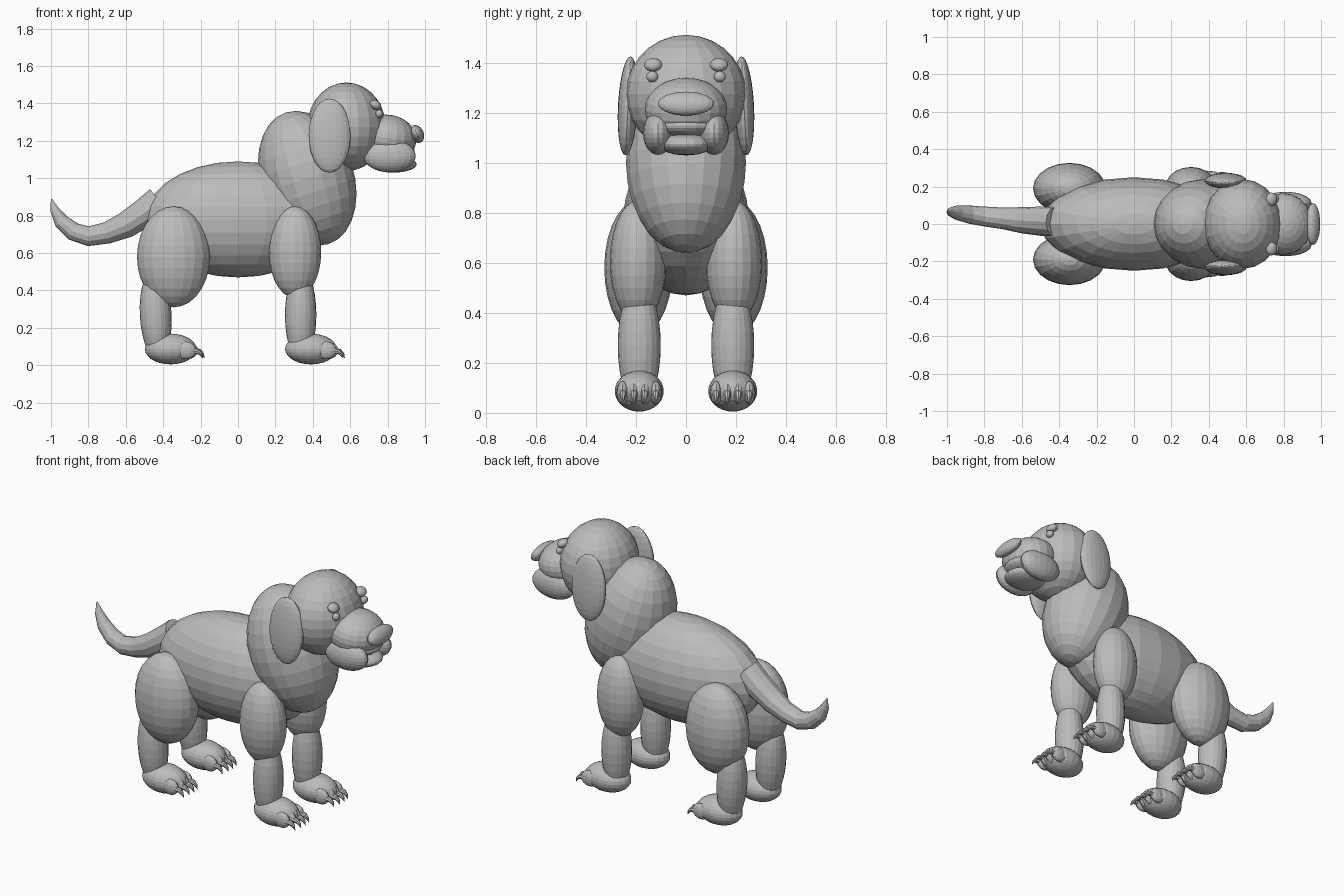
import bpy, bmesh, math
from mathutils import Vector, Matrix

if "Cube" in bpy.data.objects:
    bpy.data.objects.remove(bpy.data.objects["Cube"])

grey = bpy.data.materials.new("plain grey")
grey.use_nodes = True
grey.diffuse_color = (0.5, 0.5, 0.5, 1)
grey.node_tree.nodes["Principled BSDF"].inputs["Base Color"].default_value = (0.5, 0.5, 0.5, 1)


def finish(name, bm):
    bmesh.ops.recalc_face_normals(bm, faces=bm.faces)
    mesh = bpy.data.meshes.new(name)
    bm.to_mesh(mesh)
    bm.free()
    mesh.materials.append(grey)
    obj = bpy.data.objects.new(name, mesh)
    bpy.context.collection.objects.link(obj)
    return obj


def ball(name, centre, radii, pitch=0, roll=0, segments=20, rings=14):
    """Faceted ellipsoid; pitch turns about y and roll about x, in degrees."""
    bm = bmesh.new()
    turn = Matrix.Rotation(math.radians(pitch), 4, 'Y') @ Matrix.Rotation(math.radians(roll), 4, 'X')
    bmesh.ops.create_uvsphere(bm, u_segments=segments, v_segments=rings, radius=1,
                              matrix=Matrix.Translation(centre) @ turn @ Matrix.Diagonal((*radii, 1)))
    return finish(name, bm)


def tube(name, path, sides=12):
    """Tapered tube along (x, y, z, radius) stations, bending in the xz plane."""
    bm = bmesh.new()
    points = [Vector(p[:3]) for p in path]
    loops = []
    for i, (p, station) in enumerate(zip(points, path)):
        along = (points[min(i + 1, len(path) - 1)] - points[max(i - 1, 0)]).normalized()
        side = Vector((0, 1, 0))
        up = along.cross(side).normalized()
        angles = [2 * math.pi * k / sides for k in range(sides)]
        loops.append([bm.verts.new(p + station[3] * (side * math.cos(a) + up * math.sin(a)))
                      for a in angles])
    for a, b in zip(loops, loops[1:]):
        for k in range(sides):
            n = (k + 1) % sides
            bm.faces.new((a[k], a[n], b[n], b[k]))
    bm.faces.new(loops[0])
    bm.faces.new(loops[-1])
    return finish(name, bm)


# Trunk, neck and head
ball("body", (0, 0, 0.78), (0.5, 0.25, 0.31))
ball("neck_and_chest", (0.37, 0, 1.0), (0.25, 0.24, 0.37), pitch=-18)
ball("head", (0.58, 0, 1.275), (0.21, 0.24, 0.237))

# Muzzle, mouth and nose
ball("muzzle", (0.8, 0, 1.215), (0.155, 0.165, 0.125), pitch=8)
ball("upper_lip", (0.83, 0, 1.15), (0.115, 0.13, 0.05))
ball("lower_jaw", (0.83, 0, 1.075), (0.125, 0.11, 0.045))
ball("nose", (0.957, 0, 1.237), (0.036, 0.112, 0.05), pitch=-25)

# Tail
tube("tail", [(-0.42, 0.01, 0.88, 0.08), (-0.5, 0.015, 0.815, 0.078), (-0.6, 0.02, 0.75, 0.07),
              (-0.7, 0.03, 0.708, 0.058), (-0.8, 0.04, 0.69, 0.053), (-0.88, 0.05, 0.715, 0.049),
              (-0.945, 0.06, 0.77, 0.04), (-0.98, 0.065, 0.83, 0.024), (-0.998, 0.07, 0.89, 0.003)])

for side, s in (("left", 1), ("right", -1)):
    # Face details
    ball(side + "_jowl", (0.81, s * 0.112, 1.12), (0.14, 0.06, 0.088))
    ball(side + "_ear", (0.49, s * 0.232, 1.228), (0.112, 0.04, 0.198), roll=s * 3)
    ball(side + "_brow", (0.735, s * 0.132, 1.392), (0.032, 0.036, 0.025), pitch=30)
    ball(side + "_eye", (0.755, s * 0.135, 1.345), (0.02, 0.024, 0.022))

    # Upper and lower legs
    ball(side + "_thigh", (-0.345, s * 0.19, 0.58), (0.195, 0.137, 0.27))
    ball(side + "_shoulder", (0.305, s * 0.192, 0.605), (0.14, 0.113, 0.245))
    ball(side + "_hind_leg", (-0.44, s * 0.187, 0.27), (0.085, 0.085, 0.24), pitch=-3)
    ball(side + "_fore_leg", (0.335, s * 0.187, 0.27), (0.084, 0.086, 0.25))

    # Paws with four clawed toes each
    for end, x in (("hind", -0.36), ("fore", 0.39)):
        paw = side + "_" + end
        ball(paw + "_paw", (x, s * 0.187, 0.087), (0.138, 0.098, 0.082))
        for i in range(4):
            offset = (i - 1.5) * 0.044
            y = s * 0.187 + offset
            tip = x + 0.095 - abs(offset) * 0.2
            ball(f"{paw}_toe_{i + 1}", (tip, y, 0.08), (0.055, 0.025, 0.047), segments=12, rings=8)
            tube(f"{paw}_claw_{i + 1}", [(tip + 0.03, y, 0.078, 0.018), (tip + 0.065, y, 0.073, 0.014),
                                         (tip + 0.08, y, 0.06, 0.009), (tip + 0.09, y, 0.038, 0.001)], sides=8)
